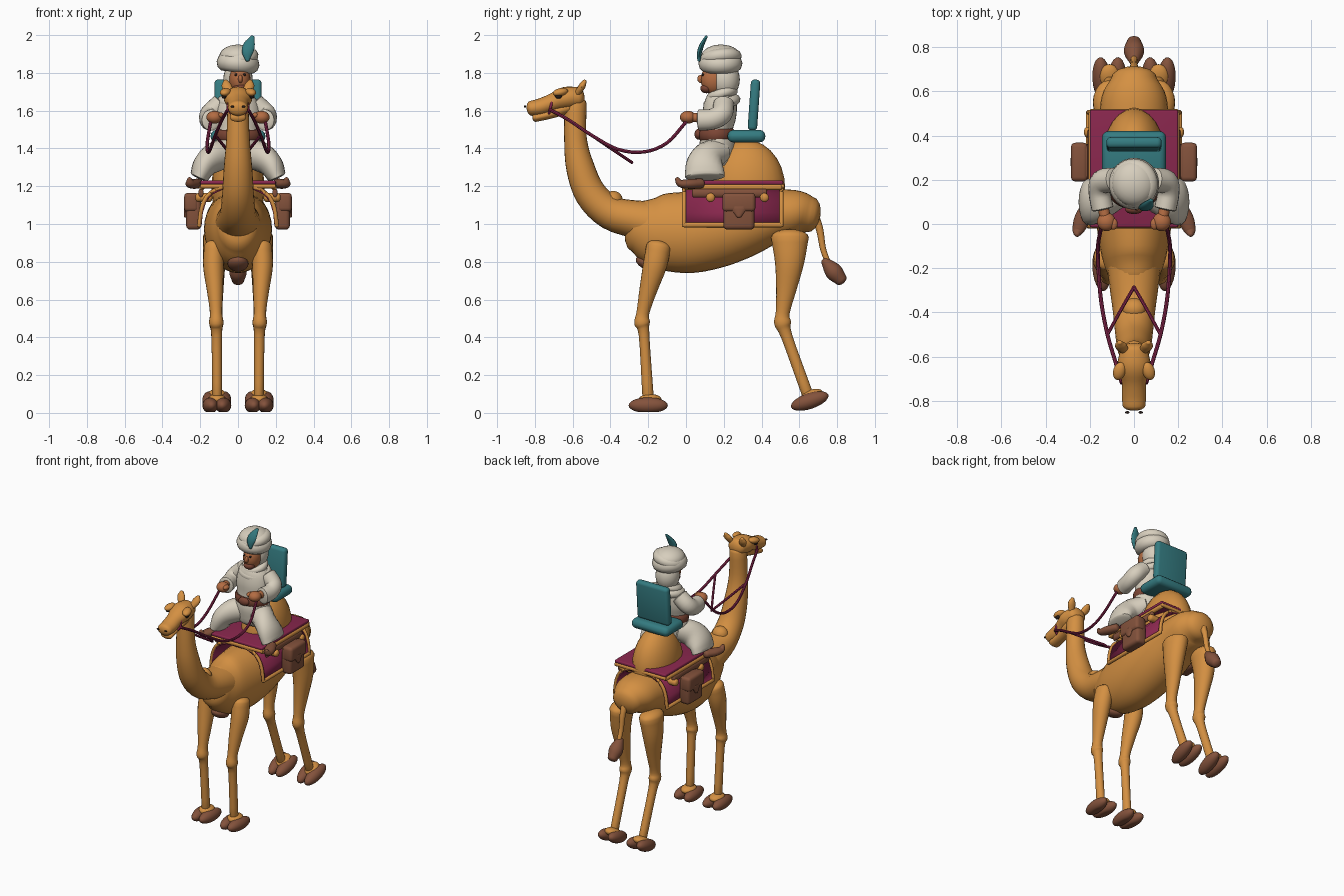
import bpy, bmesh, math
from mathutils import Vector, Matrix

cube = bpy.data.objects.get("Cube")
if cube:
    bpy.data.objects.remove(cube, do_unlink=True)


def material(name, r, g, b):
    m = bpy.data.materials.new(name)
    m.use_nodes = True
    m.diffuse_color = (r, g, b, 1)
    node = next(n for n in m.node_tree.nodes if n.type == 'BSDF_PRINCIPLED')
    node.inputs["Base Color"].default_value = (r, g, b, 1)
    node.inputs["Roughness"].default_value = 0.8
    return m


FUR = material("tan_fur", .66, .28, .055)
BROWN = material("brown_leather", .23, .085, .045)
CLOTH = material("cream_cloth", .68, .62, .51)
TEAL = material("teal_cushion", .035, .20, .22)
RED = material("crimson_cloth", .25, .02, .075)
SKIN = material("skin", .45, .15, .055)
DARK = material("dark_eye", .02, .012, .01)
BELT = material("red_brown_sash", .2, .06, .035)


def finish(name, bm, mat):
    bmesh.ops.recalc_face_normals(bm, faces=bm.faces[:])
    me = bpy.data.meshes.new(name)
    bm.to_mesh(me)
    bm.free()
    me.materials.append(mat)
    for p in me.polygons:
        p.use_smooth = True
    me.set_sharp_from_angle(angle=math.radians(42))
    ob = bpy.data.objects.new(name, me)
    bpy.context.collection.objects.link(ob)
    return ob


def ball(name, mat, loc, size, rot=(0, 0, 0), floor=None):
    bm = bmesh.new()
    bmesh.ops.create_uvsphere(bm, u_segments=24, v_segments=14, radius=1)
    turn = Matrix.Rotation(rot[2], 4, 'Z') @ Matrix.Rotation(rot[1], 4, 'Y') @ Matrix.Rotation(rot[0], 4, 'X')
    bm.transform(Matrix.Translation(loc) @ turn @ Matrix.Diagonal((*size, 1)))
    if floor is not None:
        for v in bm.verts:
            v.co.z = max(v.co.z, floor)
    return finish(name, bm, mat)


def box(name, mat, loc, size, bevel=.01, tilt=0):
    bm = bmesh.new()
    bmesh.ops.create_cube(bm, size=1)
    bm.transform(Matrix.Diagonal((*size, 1)))
    bmesh.ops.bevel(bm, geom=bm.edges[:], offset=bevel, segments=3, affect='EDGES', profile=.5)
    bm.transform(Matrix.Translation(loc) @ Matrix.Rotation(tilt, 4, 'X'))
    return finish(name, bm, mat)


def spline(pts, steps):
    """Smooth interpolation through the control rows."""
    rows = [Vector(p) for p in pts]
    rows = [rows[0] * 2 - rows[1]] + rows + [rows[-1] * 2 - rows[-2]]
    out = []
    for a, b, c, d in zip(rows, rows[1:], rows[2:], rows[3:]):
        for i in range(steps):
            t = i / steps
            out.append(.5 * (2 * b + (c - a) * t + (2 * a - 5 * b + 4 * c - d) * t * t
                             + (3 * b - a - 3 * c + d) * t ** 3))
    return out + [rows[-2]]


def tube(name, mat, pts, n=20, steps=4, dome=.6):
    """Rounded tube; each row is x, y, z, width radius, depth radius."""
    rows = spline([p if len(p) == 5 else (*p, p[3]) for p in pts], steps)
    pos = [Vector(r[:3]) for r in rows]
    rings = []
    for i, r in enumerate(rows):
        t = (pos[min(i + 1, len(pos) - 1)] - pos[max(i - 1, 0)]).normalized()
        hint = Vector((0, 1, 0)) if abs(t.x) > .9 else Vector((1, 0, 0))
        side = (hint - t * hint.dot(t)).normalized()
        caps = [(0, 1)]
        arc = [(math.sin(a), math.cos(a)) for a in (.4, .8, 1.15, 1.45)]
        if i == 0:
            caps = [(-s, c) for s, c in reversed(arc)] + caps
        if i == len(rows) - 1:
            caps = caps + arc
        for s, c in caps:
            rings.append((pos[i] + t * s * min(r[3], r[4]) * dome, side * r[3] * c, t.cross(side) * r[4] * c))
    bm = bmesh.new()
    loops = [[bm.verts.new(p + u * math.cos(k * math.tau / n) + v * math.sin(k * math.tau / n))
              for k in range(n)] for p, u, v in rings]
    for a, b in zip(loops, loops[1:]):
        for k in range(n):
            bm.faces.new((a[k], a[(k + 1) % n], b[(k + 1) % n], b[k]))
    bm.faces.new(loops[0])
    bm.faces.new(loops[-1])
    return finish(name, bm, mat)


def band(name, mat, loc, rx, ry, thick, rot=(0, 0, 0), tall=1):
    """Padded elliptical ring."""
    turn = Matrix.Translation(loc) @ Matrix.Rotation(rot[1], 4, 'Y') @ Matrix.Rotation(rot[0], 4, 'X')
    bm = bmesh.new()
    n, m = 32, 10
    g = [[bm.verts.new(turn @ Vector(((rx + thick * math.cos(b)) * math.cos(a), (ry + thick * math.cos(b)) * math.sin(a),
                                      thick * tall * math.sin(b))))
          for b in (j * math.tau / m for j in range(m))] for a in (i * math.tau / n for i in range(n))]
    for i in range(n):
        for j in range(m):
            bm.faces.new((g[i][j], g[(i + 1) % n][j], g[(i + 1) % n][(j + 1) % m], g[i][(j + 1) % m]))
    return finish(name, bm, mat)


# Animal: trunk, neck, head, hump, tail
tube("trunk", FUR, [(0, -.25, .99, .11, .14), (0, -.15, .965, .145, .195), (0, 0, .955, .17, .215),
                    (0, .15, .97, .18, .205), (0, .3, 1.0, .175, .18), (0, .45, 1.04, .16, .145),
                    (0, .58, 1.06, .145, .12), (0, .655, 1.05, .105, .095)], n=32)
tube("neck", FUR, [(0, -.1, .98, .13, .15), (0, -.25, 1.02, .115, .105), (0, -.4, 1.06, .095, .09),
                   (0, -.505, 1.16, .084, .084), (0, -.56, 1.3, .075, .075), (0, -.585, 1.45, .062, .06),
                   (0, -.585, 1.64, .055, .058)], n=24)
ball("neck_bump", FUR, (0, -.385, 1.125), (.055, .05, .05))
tube("head", FUR, [(0, -.57, 1.67, .062, .055), (0, -.64, 1.665, .075, .06), (0, -.71, 1.642, .056, .047),
                   (0, -.77, 1.62, .055, .045), (0, -.82, 1.612, .052, .04)], n=24)
tube("lower_jaw", FUR, [(0, -.62, 1.62, .05, .035), (0, -.72, 1.582, .04, .025), (0, -.8, 1.562, .042, .022)])
ball("hump", FUR, (0, .32, 1.19), (.14, .205, .255))
tube("tail", FUR, [(0, .66, 1.08, .03), (0, .705, .98, .02), (0, .725, .87, .016), (0, .75, .8, .015)], n=12)
tube("tail_tuft", BROWN, [(0, .735, .805, .022), (0, .78, .75, .046), (0, .822, .703, .033)])
ball("chest_pad", BROWN, (0, -.2, .79), (.055, .07, .035), (-.4, 0, 0))
band("noseband", RED, (0, -.715, 1.625), .054, .055, .007, (math.pi / 2 - .25, 0, 0))

for s, side in ((1, "left"), (-1, "right")):
    # Ears, brows, eyes and nostrils
    tube(side + "_ear", FUR, [(s * .04, -.575, 1.69, .02, .016), (s * .06, -.55, 1.73, .027, .018),
                              (s * .065, -.535, 1.757, .012, .01)], n=12)
    ball(side + "_brow", FUR, (s * .066, -.665, 1.698), (.028, .042, .021), (.2, 0, s * .3))
    ball(side + "_eye", DARK, (s * .074, -.675, 1.677), (.013, .018, .014))
    ball(side + "_nostril", DARK, (s * .03, -.852, 1.622), (.01, .006, .006))
    # Legs with two-toed feet
    tube(side + "_front_leg", FUR, [(s * .125, -.145, .88, .055, .065), (s * .13, -.165, .78, .055, .063),
                                    (s * .122, -.2, .65, .043, .047), (s * .116, -.228, .53, .032, .034),
                                    (s * .115, -.232, .475, .038, .042), (s * .113, -.222, .41, .028, .028),
                                    (s * .11, -.2, .07, .026, .03)])
    tube(side + "_hind_leg", FUR, [(s * .115, .55, .93, .07, .1), (s * .125, .548, .8, .06, .078),
                                   (s * .12, .53, .65, .043, .053), (s * .116, .512, .53, .033, .037),
                                   (s * .115, .512, .475, .038, .045), (s * .113, .535, .4, .028, .03),
                                   (s * .11, .65, .08, .026, .03)])
    for end, y, z, tilt in (("front", -.2, .04, 0), ("hind", .655, .063, .32)):
        for k in (-1, 1):
            ball(side + "_" + end + "_toe", BROWN, (s * .112 + k * .034, y, z), (.042, .104, .042),
                 (tilt, 0, -k * .07), floor=.004)
        ball(side + "_" + end + "_ankle", FUR, (s * .111, y + .01, z + .032), (.048, .06, .028), (tilt, 0, 0))

# Saddle blanket draped over the back
half = [(.205, .99), (.198, 1.06), (.18, 1.12), (.145, 1.165), (.08, 1.195)]
arch = half + [(-x, z) for x, z in reversed(half)]
bm = bmesh.new()
ends = [[bm.verts.new((x, y, z)) for x, z in arch] for y in (-.015, .51)]
for k in range(len(arch) - 1):
    bm.faces.new((ends[0][k], ends[0][k + 1], ends[1][k + 1], ends[1][k]))
blanket = finish("saddle_blanket", bm, RED)
blanket.modifiers.new("thickness", 'SOLIDIFY').thickness = .012
for y in (-.01, .505):
    tube("blanket_end_trim", FUR, [(x, y, z, .011) for x, z in arch], n=10, steps=2)
box("saddle_top", RED, (0, .25, 1.219), (.4, .53, .022), .008)
for y in (-.01, .51):
    box("saddle_top_trim", FUR, (0, y, 1.2), (.4, .022, .022), .007)

for s, side in ((1, "left"), (-1, "right")):
    tube(side + "_blanket_hem", FUR, [(s * .205, -.01, .995, .013), (s * .205, .505, .995, .013)], n=10)
    tube(side + "_saddle_rail", FUR, [(s * .19, 0, 1.195, .016), (s * .19, .5, 1.195, .016)], n=12)
    tube(side + "_saddle_strap", BROWN, [(s * .196, .04, 1.165, .014, .025), (s * .196, .42, 1.165, .014, .025)], n=12)
    for y in (.13, .415):
        tube(side + "_peg", FUR, [(s * .15, y, 1.14, .024), (s * .212, y, 1.14, .024)], n=14)
    # Saddlebags
    box(side + "_saddlebag", BROWN, (s * .235, .28, 1.065), (.08, .165, .19), .022)
    box(side + "_bag_flap", BROWN, (s * .247, .28, 1.115), (.076, .175, .1), .02)
    tube(side + "_flap_point", BROWN, [(s * .275, .28, 1.09, .012, .05), (s * .277, .28, 1.04, .01, .014)], n=14)

# Seat
box("seat_cushion", TEAL, (0, .32, 1.465), (.29, .2, .066), .03)
box("seat_back", TEAL, (0, .36, 1.63), (.25, .05, .27), .02, -.07)

# Rider: robe, sash, scarf, head, turban
tube("robe", CLOTH, [(0, .17, 1.33, .11, .09), (0, .165, 1.42, .12, .095), (0, .165, 1.49, .11, .08),
                     (0, .175, 1.57, .12, .09), (0, .185, 1.645, .105, .085), (0, .19, 1.7, .06, .065)], n=28)
band("sash", BELT, (0, .163, 1.472), .108, .083, .014, (.05, 0, 0), 2.2)
ball("sash_knot", BELT, (0, .065, 1.475), (.04, .02, .028))
band("scarf_lower", CLOTH, (0, .19, 1.645), .082, .072, .028, (.2, .08, 0))
band("scarf_upper", CLOTH, (0, .19, 1.685), .062, .06, .026, (.3, -.1, 0))
ball("scarf_hood", CLOTH, (0, .205, 1.765), (.078, .08, .1))
ball("face", SKIN, (.01, .148, 1.765), (.056, .07, .08))
ball("nose", SKIN, (.013, .08, 1.768), (.012, .02, .022))
ball("beard", BELT, (.012, .108, 1.718), (.038, .032, .026))
for k in (-1, 1):
    ball("rider_eye", DARK, (.012 + k * .022, .09, 1.79), (.009, .007, .007))
ball("turban_crown", CLOTH, (0, .185, 1.885), (.1, .105, .065))
band("turban_wrap", CLOTH, (0, .182, 1.85), .07, .073, .044, (0, .1, 0), 1.1)
band("turban_fold", CLOTH, (0, .183, 1.878), .074, .077, .036, (.12, -.2, 0))
tube("feather", TEAL, [(.05, .068, 1.865, .01, .008), (.05, .072, 1.91, .03, .013), (.06, .085, 1.95, .03, .012),
                       (.078, .108, 1.992, .01, .007)], n=12)

for s, side in ((1, "left"), (-1, "right")):
    # Robe legs and slippers
    tube(side + "_robe_leg", CLOTH, [(s * .05, .17, 1.38, .08, .07), (s * .12, .12, 1.355, .075, .085),
                                     (s * .175, .1, 1.31, .065, .1), (s * .205, .1, 1.25, .05, .105)], dome=.2)
    tube(side + "_slipper", BROWN, [(s * .21, .08, 1.215, .03, .026), (s * .235, .02, 1.212, .036, .026),
                                    (s * .253, -.03, 1.215, .026, .02), (s * .257, -.048, 1.24, .011, .011)], n=16)
    # Arms and hands
    tube(side + "_sleeve", CLOTH, [(s * .09, .2, 1.635, .055, .055), (s * .145, .19, 1.585, .054, .056),
                                   (s * .155, .14, 1.555, .05, .055), (s * .142, .07, 1.55, .05, .056)], dome=.15)
    tube(side + "_forearm", SKIN, [(s * .145, .1, 1.56, .025), (s * .13, .03, 1.565, .025)], n=14)
    ball(side + "_hand", SKIN, (s * .125, .01, 1.565), (.042, .042, .034))
    ball(side + "_thumb", SKIN, (s * .092, .0, 1.575), (.018, .026, .015))
    # Reins
    tube(side + "_rein", RED, [(s * .055, -.72, 1.605, .009), (s * .085, -.62, 1.55, .009), (s * .12, -.5, 1.47, .009),
                               (s * .147, -.36, 1.395, .009), (s * .16, -.22, 1.382, .009), (s * .163, -.1, 1.43, .009),
                               (s * .145, 0, 1.54, .009)], n=8)
    tube(side + "_rein_tie", RED, [(s * .12, -.5, 1.47, .008), (s * .06, -.39, 1.395, .008), (0, -.285, 1.325, .008)], n=8)
